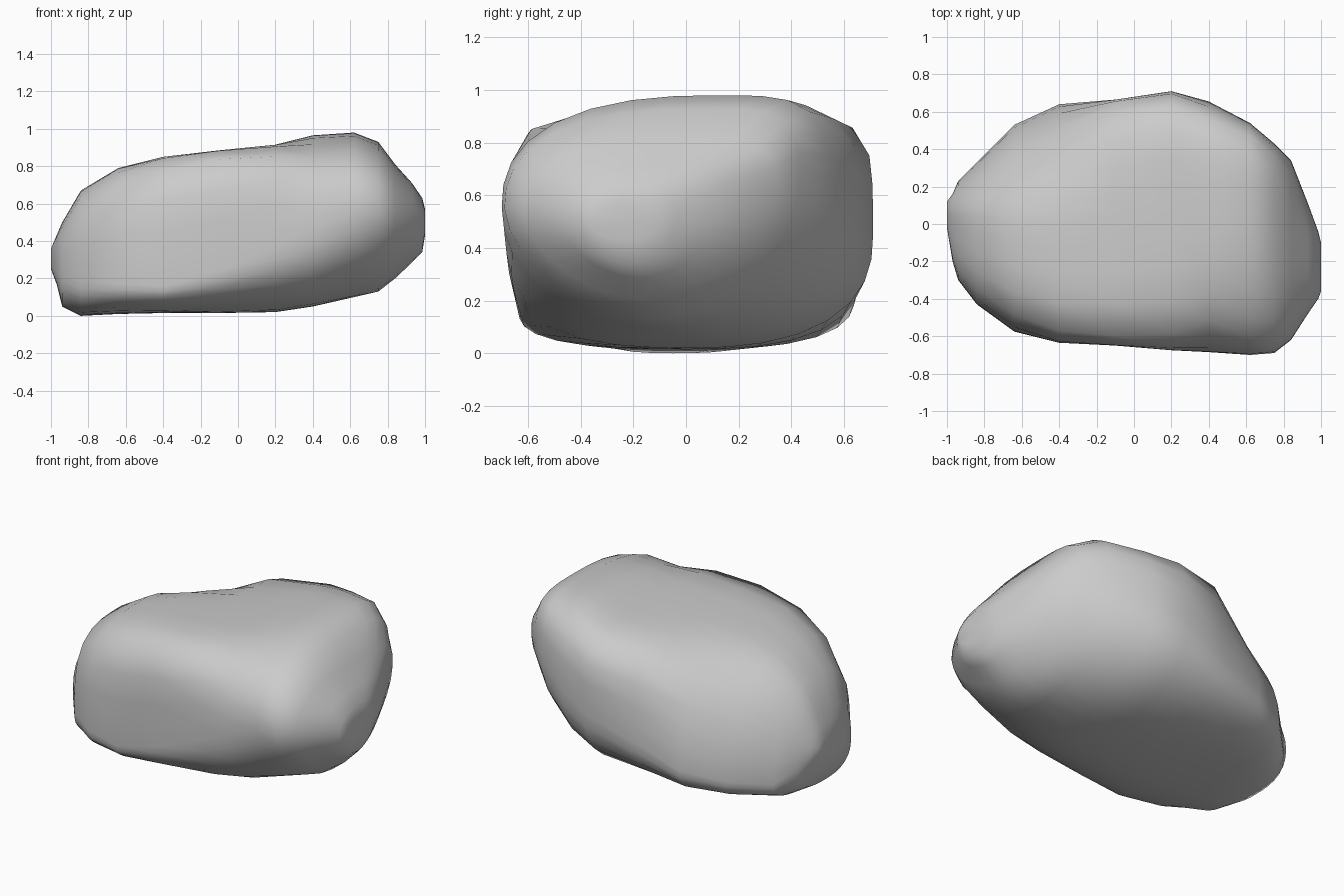
import bpy
import bmesh
from math import cos, sin, tau

SIDES = 32

if "Cube" in bpy.data.objects:
    bpy.data.objects.remove(bpy.data.objects["Cube"], do_unlink=True)


def make_material(name, color):
    material = bpy.data.materials.new(name)
    material.use_nodes = True
    material.diffuse_color = color
    shader = next(n for n in material.node_tree.nodes if n.type == "BSDF_PRINCIPLED")
    shader.inputs["Base Color"].default_value = color
    shader.inputs["Roughness"].default_value = 0.9
    return material


def along(points, x):
    """Straight-line interpolation through (x, value) points, flat past the ends."""
    if x <= points[0][0]:
        return points[0][1]
    for (x0, v0), (x1, v1) in zip(points, points[1:]):
        if x <= x1:
            return v0 + (v1 - v0) * (x - x0) / (x1 - x0)
    return points[-1][1]


# Height of the widest line on the front and back faces
front_waist = [(-1, .3), (-.94, .22), (-.84, .18), (-.4, .16), (-.1, .24), (.65, .57), (1, .5)]
back_waist = [(-1, .3), (-.84, .13), (-.4, .22), (.2, .44), (.8, .66), (1, .5)]

# Position of the highest line across the top
crest = [(-1, .05), (-.4, 0), (.3, .1), (.7, .12), (.84, -.1), (1, -.2)]

# Squareness of the four long edges
front_shoulder = [(-.94, 3), (-.64, 4.2), (-.4, 6.5), (-.1, 9), (.1, 7), (.4, 2.8), (.65, 2.4)]
back_shoulder = [(-.7, 1.7), (-.4, 2), (-.15, 6), (.1, 6), (.4, 3.8), (.84, 4), (1, 2.5)]
front_underside = [(.45, 2.7), (.75, 1.7), (.93, 1.7), (1, 2)]
back_underside = [(-.2, 2.7), (.4, 2.3), (.84, 1.7), (1, 2)]


def section_point(x, front, back, bottom, top, angle):
    """Point on a cross-section made of four rounded corners."""
    c, s = cos(angle), sin(angle)
    is_back, is_top = c > 0, s > 0
    if is_top:
        power = along(back_shoulder if is_back else front_shoulder, x)
    else:
        power = along(back_underside if is_back else front_underside, x)
    radius = (abs(c) ** power + abs(s) ** power) ** (-1 / power)
    middle = along(crest, x) if is_top else (front + back) / 2
    waist = along(back_waist if is_back else front_waist, x)
    y = middle + abs((back if is_back else front) - middle) * radius * c
    z = waist + abs((top if is_top else bottom) - waist) * radius * s
    return x, y, z


# Cross-sections from right to left: x, front, back, bottom, top
sections = [
    (-1, -.02, .12, .25, .36),
    (-.97, -.2, .16, .17, .43),
    (-.94, -.3, .23, .05, .5),
    (-.84, -.43, .33, 0, .67),
    (-.64, -.575, .53, .01, .79),
    (-.4, -.635, .64, .015, .85),
    (-.1, -.65, .665, .015, .885),
    (.2, -.675, .71, .02, .915),
    (.4, -.685, .655, .05, .965),
    (.62, -.7, .54, .1, .98),
    (.75, -.69, .43, .13, .93),
    (.84, -.62, .34, .2, .81),
    (.93, -.48, .11, .285, .71),
    (.985, -.4, -.04, .34, .63),
    (1, -.36, -.1, .43, .57),
]

# Stone body: rings joined into one closed skin
bm = bmesh.new()
rings = [
    [bm.verts.new(section_point(*section, tau * i / SIDES)) for i in range(SIDES)]
    for section in sections
]
for ring, following in zip(rings, rings[1:]):
    for i in range(SIDES):
        j = (i + 1) % SIDES
        bm.faces.new((ring[i], ring[j], following[j], following[i]))

# Rounded ends
for ring in (rings[0], rings[-1]):
    cap = bm.faces.new(ring)
    bmesh.ops.poke(bm, faces=[cap])
bmesh.ops.recalc_face_normals(bm, faces=bm.faces)

mesh = bpy.data.meshes.new("stone")
bm.to_mesh(mesh)
bm.free()
mesh.materials.append(make_material("stone grey", (0.6, 0.6, 0.6, 1)))
mesh.polygons.foreach_set("use_smooth", [True] * len(mesh.polygons))

stone = bpy.data.objects.new("stone", mesh)
bpy.context.collection.objects.link(stone)
